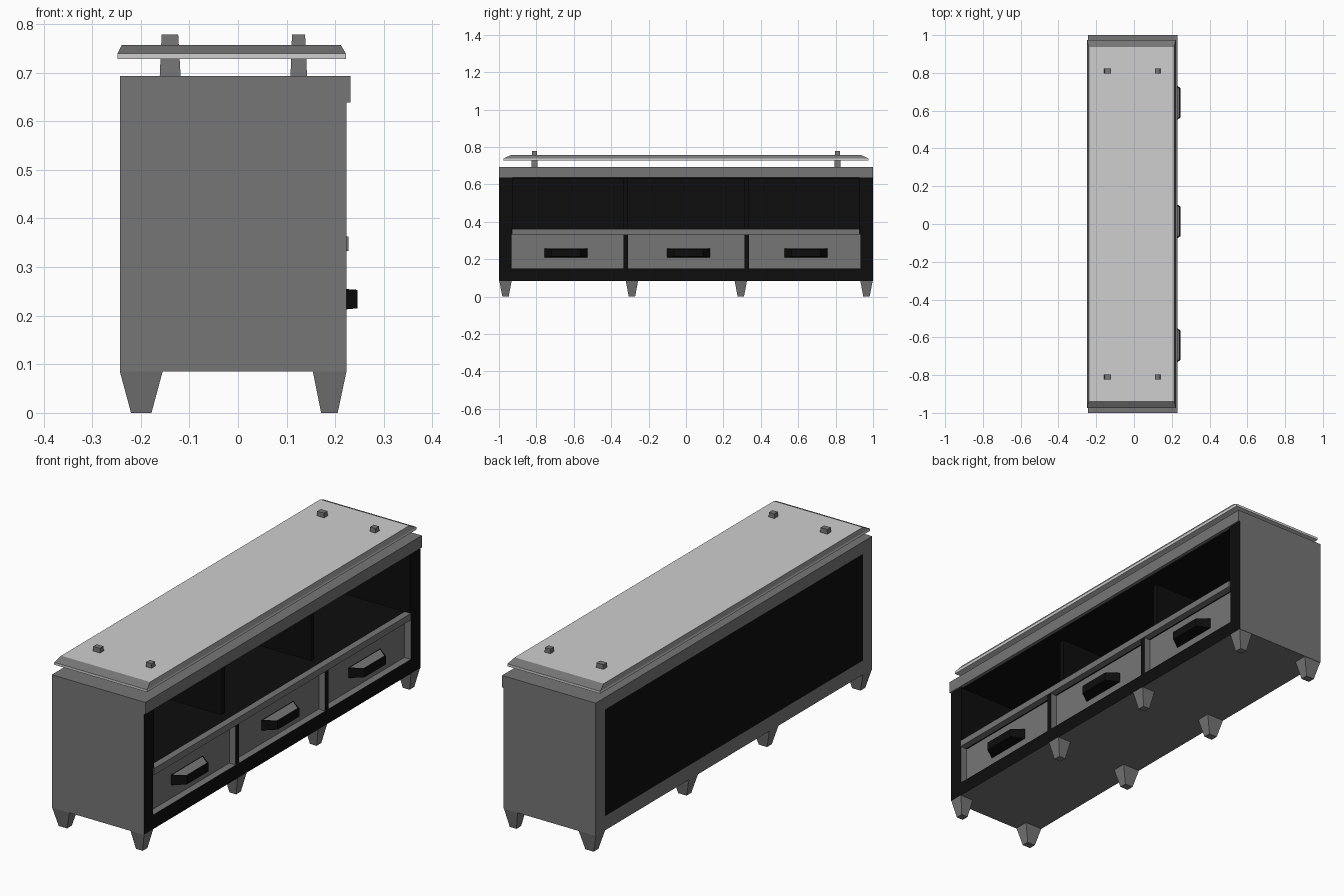
import bpy, bmesh

if "Cube" in bpy.data.objects:
    bpy.data.objects.remove(bpy.data.objects["Cube"])


def material(name, rgb):
    m = bpy.data.materials.new(name)
    m.diffuse_color = (*rgb, 1)
    m.use_nodes = True
    m.node_tree.nodes["Principled BSDF"].inputs["Base Color"].default_value = m.diffuse_color
    return m


GREY = material("mid_grey", (0.18, 0.18, 0.18))
BLACK = material("black", (0.004, 0.004, 0.004))
PALE = material("pale_glass", (0.62, 0.62, 0.62))


def loft(name, rings, mats, rule=None):
    """Closed solid through rectangles (x0, x1, y0, y1, z); rule gives each face a slot."""
    bm = bmesh.new()
    loops = []
    for x0, x1, y0, y1, z in rings:
        loops.append([bm.verts.new(p) for p in
                      ((x0, y0, z), (x1, y0, z), (x1, y1, z), (x0, y1, z))])
    bm.faces.new(loops[0][::-1])
    bm.faces.new(loops[-1])
    for a, b in zip(loops, loops[1:]):
        for i in range(4):
            j = (i + 1) % 4
            bm.faces.new((a[i], a[j], b[j], b[i]))
    bm.normal_update()
    if rule:
        for f in bm.faces:
            f.material_index = rule(f)
    me = bpy.data.meshes.new(name)
    bm.to_mesh(me)
    bm.free()
    for m in mats:
        me.materials.append(m)
    ob = bpy.data.objects.new(name, me)
    bpy.context.collection.objects.link(ob)
    return ob


def box(name, x, y, z, mats=(GREY,), rule=None):
    return loft(name, [(*x, *y, z[0]), (*x, *y, z[1])], mats, rule)


def front_is_black(f):
    return 1 if f.normal.x > 0.5 else 0


XB, XF = -0.243, 0.223
TWO = (GREY, BLACK)

# Cabinet shell: grey outside, black front edges
for s, side in ((-1, "left"), (1, "right")):
    box(side + "_side_panel", (XB, XF), sorted((s * 0.932, s)), (0.085, 0.638), TWO, front_is_black)
    box(side + "_inner_lining", (-0.23, XF), sorted((s * 0.927, s * 0.932)), (0.363, 0.638), (BLACK,))
box("bottom_panel", (XB, XF), (-0.932, 0.932), (0.085, 0.15), TWO, front_is_black)
box("top_panel", (XB, 0.231), (-1, 1), (0.638, 0.693))
box("top_lining", (-0.23, 0.215), (-0.927, 0.927), (0.633, 0.638), (BLACK,))
box("back_panel", (XB, -0.23), (-0.932, 0.932), (0.15, 0.638), (BLACK,))

# Shelf with a grey front rail
box("shelf", (-0.23, 0.197), (-0.932, 0.932), (0.333, 0.361), (BLACK,))
box("shelf_rail", (0.197, 0.227), (-0.93, 0.928), (0.333, 0.363))

# Dividers above and below the shelf
for i, y in enumerate((-0.322, 0.325)):
    box(f"upper_divider_{i}", (-0.23, 0.15), (y - 0.012, y + 0.012), (0.361, 0.633), (BLACK,))
    box(f"lower_divider_{i}", (-0.23, 0.222), (y - 0.012, y + 0.012), (0.15, 0.333), TWO, front_is_black)

# Drawers with tapered black handles, grey on top
XD = 0.19
drawers = (((-0.932, -0.334), -0.642), ((-0.31, 0.313), 0.014), ((0.337, 0.932), 0.642))
for i, (y, h) in enumerate(drawers):
    box(f"drawer_front_{i}", (XD - 0.02, XD), y, (0.15, 0.333))
    handle = box(f"drawer_handle_{i}", (XD, 0.246), (h - 0.115, h + 0.115), (0.21, 0.257),
                 TWO, lambda f: 0 if f.normal.z > 0.5 else 1)
    for v in handle.data.vertices:
        if v.co.x > 0.24:
            v.co.y = h + (v.co.y - h) * 0.68
            v.co.z += 0.005 if v.co.z < 0.23 else -0.004
    # black lip around the grey top
    bm = bmesh.new()
    bm.from_mesh(handle.data)
    top = [f for f in bm.faces if f.material_index == 0]
    for f in bmesh.ops.inset_region(bm, faces=top, thickness=0.008)["faces"]:
        f.material_index = 1
    bm.to_mesh(handle.data)
    bm.free()

# Tapered legs, four along each long side
for i, y in enumerate((-0.965, -0.289, 0.293, 0.965)):
    for name, bot, top in (("front_leg", (0.171, 0.205), (0.154, XF)),
                           ("back_leg", (-0.22, -0.178), (XB, -0.155))):
        loft(f"{name}_{i}", [(*bot, y - 0.017, y + 0.017, 0), (*top, y - 0.033, y + 0.033, 0.085)], (GREY,))

# Raised glass top: pale slab with a grey bevelled rim
loft("glass_top", [(-0.248, 0.222, -0.975, 0.975, 0.728), (-0.248, 0.222, -0.975, 0.975, 0.739),
                   (-0.239, 0.211, -0.937, 0.937, 0.757)], (PALE, GREY),
     lambda f: 1 if 0.742 < f.calc_center_median().z < 0.755 else 0)

# Pegs that carry the glass
for s in (-1, 1):
    y = s * 0.81
    for name, bot, top in (("back_peg", (-0.161, -0.118), (-0.157, -0.123)),
                           ("front_peg", (0.108, 0.142), (0.111, 0.138))):
        loft(f"{name}_{'left' if s < 0 else 'right'}",
             [(*bot, y - 0.016, y + 0.016, 0.693), (*top, y - 0.013, y + 0.013, 0.778)], (GREY,))
